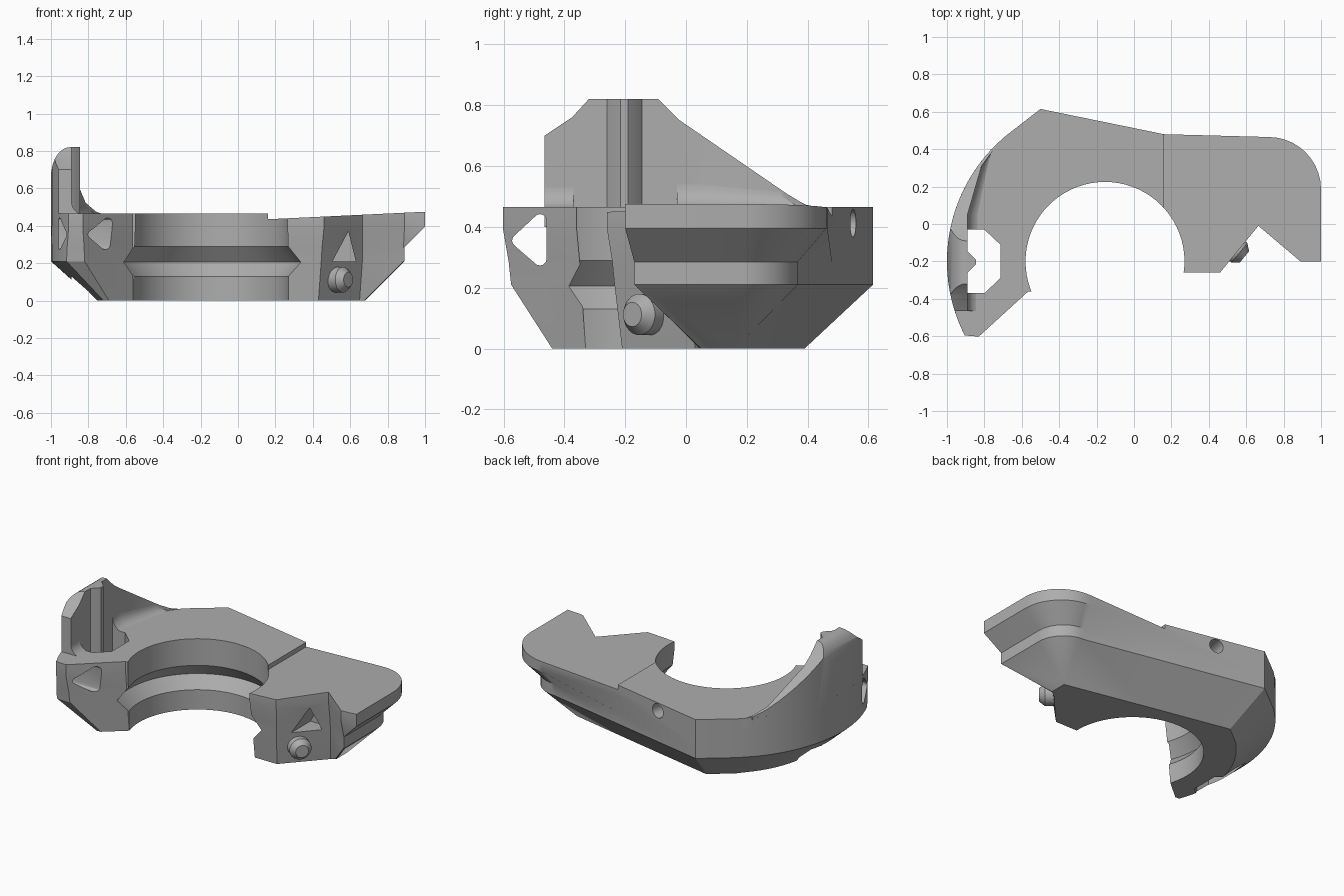
import bpy, bmesh, math
from mathutils import Vector

if "Cube" in bpy.data.objects:
    bpy.data.objects.remove(bpy.data.objects["Cube"])

grey = bpy.data.materials.new("plain grey")
grey.diffuse_color = (0.42, 0.42, 0.42, 1)
grey.use_nodes = True
grey.node_tree.nodes["Principled BSDF"].inputs["Base Color"].default_value = grey.diffuse_color


def loft(name, rings):
    """Closed solid through rings that share the same point count."""
    bm = bmesh.new()
    rows = [[bm.verts.new(p) for p in ring] for ring in rings]
    n = len(rows[0])
    for a, b in zip(rows, rows[1:]):
        for i in range(n):
            j = (i + 1) % n
            bm.faces.new((a[i], a[j], b[j], b[i]))
    bm.faces.new(rows[0])
    bm.faces.new(rows[-1])
    bmesh.ops.remove_doubles(bm, verts=bm.verts, dist=0.0005)
    bmesh.ops.recalc_face_normals(bm, faces=bm.faces)
    mesh = bpy.data.meshes.new(name)
    bm.to_mesh(mesh)
    bm.free()
    ob = bpy.data.objects.new(name, mesh)
    bpy.context.collection.objects.link(ob)
    mesh.materials.append(grey)
    return ob


def prism(name, pts, axis, lo, hi):
    """Extrude a 2D profile along the x, y or z axis."""
    def place(p, h):
        q = list(p)
        q.insert(axis, h)
        return q
    return loft(name, [[place(p, h) for p in pts] for h in (lo, hi)])


def rod(name, base, direction, stations, n=24):
    """Round part: stations are (distance, radius) along a direction."""
    d = Vector(direction).normalized()
    u = d.orthogonal().normalized()
    v = d.cross(u)
    return loft(name, [[Vector(base) + d * s + (u * math.cos(t) + v * math.sin(t)) * r
                        for t in (2 * math.pi * i / n for i in range(n))]
                       for s, r in stations])


def combine(ob, tool, op='DIFFERENCE'):
    m = ob.modifiers.new("cut", 'BOOLEAN')
    m.operation, m.solver, m.object = op, 'EXACT', tool
    bpy.context.view_layer.objects.active = ob
    bpy.ops.object.modifier_apply(modifier=m.name)
    bpy.data.objects.remove(tool)


def left_arc(r, a0, a1, n=18):
    return [(-0.126 - r * math.cos(a), -0.2 + r * math.sin(a))
            for a in (a0 + (a1 - a0) * i / n for i in range(n + 1))]


def corner(cx, cy, r, n=10):
    return [(cx + r * math.sin(t), cy + r * math.cos(t))
            for t in (math.pi / 2 * i / n for i in range(n + 1))]


# Body outlines: chamfered foot, waist, and overhanging top plate
foot = (left_arc(0.64, -0.385, 0.725) + [(-0.56, 0.28), (-0.42, 0.39), (0.16, 0.271)]
        + corner(0.68, 0.162, 0)
        + [(0.68, 0.05), (0.675, 0.045), (0.65, 0.03), (0.43, -0.21), (0.2, -0.21),
           (0, -0.15), (-0.45, -0.2), (-0.5, -0.33), (-0.56, -0.33), (-0.69, -0.44)])
back = [(-0.7, 0.46), (-0.5, 0.615), (0.16, 0.48)]


def waist(f):
    # f drafts the front faces outward with height
    return (left_arc(0.874, -0.44 - 0.03 * f, 0.725) + back + corner(0.70, 0.18, 0.19)
            + [(0.89, -0.17), (0.885, -0.166), (0.665, 0.01 - 0.02 * f),
               (0.445 + 0.015 * f, -0.235 - 0.025 * f), (0.2, -0.235 - 0.025 * f),
               (0, -0.15), (-0.45, -0.2), (-0.5, -0.345 - 0.015 * f),
               (-0.565, -0.345 - 0.015 * f), (-0.82 - 0.01 * f, -0.575 - 0.027 * f)])


def plate():
    w = waist(1)
    k = len(left_arc(1, 0, 1)) + 3
    return w[:k] + corner(0.72, 0.185, 0.28) + [(1, -0.2), (0.89, -0.2)] + w[k + 13:]


body = loft("clamp_body", [[(x, y, z) for x, y in ring] for z, ring in
                           ((0, foot), (0.21, waist(0)), (0.285, waist(0.3)),
                            (0.395, plate()), (0.49, plate()))])

# Stepped, gently rising top surface
combine(body, prism("top_cutter", [(-1.2, 0.465), (0.16, 0.465), (0.16, 0.435),
                                   (1.2, 0.4845), (1.2, 0.7), (-1.2, 0.7)], 1, -1, 1))
# Bore with a V groove
combine(body, rod("bore_cutter", (-0.155, -0.2, 0), (0, 0, 1),
                  [(-0.1, 0.425), (0.13, 0.425), (0.205, 0.492), (0.29, 0.425), (0.6, 0.425)], 72))

# Upright wall on the left, trimmed by its side and front silhouettes
wall = prism("upright_wall", [p for p in left_arc(0.874, -0.308, 0.82)]
             + [(-0.72, 0.44), (-0.815, 0.31), (-0.89, 0.05), (-0.89, -0.465)], 2, 0.4, 0.9)
combine(wall, prism("side_trim", [(-0.6, 0.4), (-0.465, 0.4), (-0.465, 0.7), (-0.375, 0.76),
                                  (-0.32, 0.82), (-0.09, 0.82), (-0.02, 0.75), (0.33, 0.51),
                                  (0.39, 0.474), (0.45, 0.46), (0.45, 0.4)][1:], 0, -1.2, -0.5),
        'INTERSECT')
round_top = [(-0.9 - 0.1 * math.cos(t), 0.66 + 0.16 * math.sin(t))
             for t in (math.pi / 2 * i / 10 for i in range(11))]
combine(wall, prism("front_trim", round_top + [(-0.5, 0.82), (-0.5, 0.3), (-1, 0.3)], 1, -1, 1),
        'INTERSECT')


# Hollow fillets where the wall meets the top
def fillet(name, rail):
    rings = []
    for x, y, r in rail:
        arc = [(x + r - r * math.cos(t), y, 0.46 + r - r * math.sin(t))
               for t in (math.pi / 2 * i / 8 for i in range(9))]
        rings.append(arc + [(x + r, y, 0.45), (x - 0.005, y, 0.45), (x - 0.005, y, 0.46 + r)])
    return loft(name, rings)


fillets = [fillet("rear_fillet", [(-0.89, -0.03, 0.08), (-0.89, 0.05, 0.08),
                                  (-0.815, 0.31, 0.055), (-0.76, 0.4, 0.01)]),
           fillet("front_fillet", [(-0.89, -0.465, 0.07), (-0.89, -0.37, 0.07)])]

# Hexagonal pocket open to the bottom
combine(body, prism("pocket_cutter", [(-0.89, -0.03), (-0.8, -0.03), (-0.715, -0.11),
                                      (-0.715, -0.29), (-0.8, -0.37), (-0.89, -0.37)], 2, -0.1, 0.7))
rib = prism("pocket_rib", [(-0.9, -0.265), (-0.89, -0.26), (-0.845, -0.215), (-0.845, -0.19),
                           (-0.89, -0.145), (-0.9, -0.14)], 2, 0.13, 0.82)

# Rounded triangular tunnel through the front left corner
tri = []
for cy, cz, a0 in ((-0.55, 0.355, 120), (-0.48, 0.295, 240), (-0.48, 0.42, 0)):
    tri += [(cy + 0.022 * math.cos(math.radians(a0 + s)), cz + 0.022 * math.sin(math.radians(a0 + s)))
            for s in (0, 30, 60, 90, 120)]
combine(body, prism("tunnel_cutter", tri, 0, -1.3, -0.4))
# Triangular recess in the right mating face
combine(body, prism("recess_cutter", [(0.505, 0.21), (0.63, 0.21), (0.59, 0.37)], 1, -0.4, 0.03))
# Round hole in the back
combine(body, rod("hole_cutter", (-0.18, 0.55, 0.412), (0.2, 0.98, 0), [(-0.12, 0.046), (0.2, 0.046)]))

# Locating peg on the right mating face
peg = rod("locating_peg", (0.54, -0.135, 0.112), (0.77, -0.64, 0),
          [(-0.05, 0.068), (0.03, 0.068), (0.065, 0.04)])

for ob in [body, wall, rib, peg] + fillets:
    bpy.ops.object.select_all(action='DESELECT')
    ob.select_set(True)
    bpy.context.view_layer.objects.active = ob
    bpy.ops.object.shade_smooth_by_angle(angle=math.radians(25))
